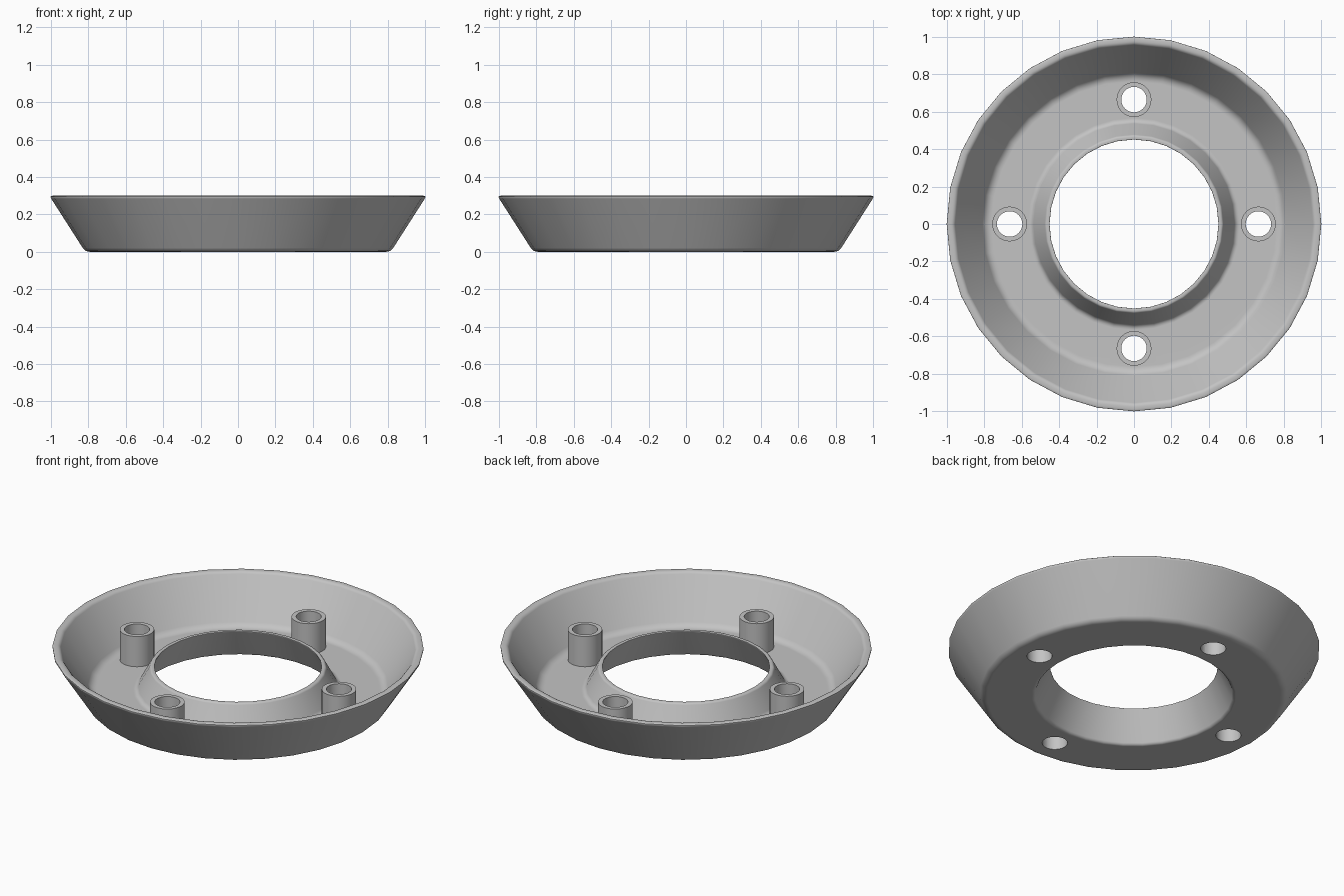
import bpy, bmesh, math
from mathutils import Vector, Matrix

cube = bpy.data.objects.get("Cube")
if cube:
    bpy.data.objects.remove(cube, do_unlink=True)

SEGMENTS = 32
FLOOR_Z = 0.045
BOSS_TOP = 0.225
BOSS_DISTANCE = 0.665
BOSS_RADIUS, HOLE_RADIUS = 0.093, 0.068

grey = bpy.data.materials.new("plain grey")
grey.use_nodes = True
colour = (0.55, 0.55, 0.55, 1)
grey.diffuse_color = colour
grey.node_tree.nodes["Principled BSDF"].inputs["Base Color"].default_value = colour


def rounded(corners, steps=4):
    """Closed profile of (radius, height, rounding) corners with soft corners."""
    points = []
    for i, (r, z, cut) in enumerate(corners):
        here = Vector((r, 0, z))
        before = Vector((corners[i - 1][0], 0, corners[i - 1][1]))
        nxt = corners[(i + 1) % len(corners)]
        after = Vector((nxt[0], 0, nxt[1]))
        a = here + (before - here).normalized() * cut
        b = here + (after - here).normalized() * cut
        for k in range(steps + 1):
            t = k / steps
            points.append(a * (1 - t) ** 2 + here * 2 * t * (1 - t) + b * t ** 2)
    return points


def lathe(name, points, closed):
    """Turn a profile round the z axis."""
    bm = bmesh.new()
    verts = [bm.verts.new(p) for p in points]
    edges = [bm.edges.new(pair) for pair in zip(verts, verts[1:])]
    if closed:
        edges.append(bm.edges.new((verts[-1], verts[0])))
    bmesh.ops.spin(bm, geom=verts + edges, cent=(0, 0, 0), axis=(0, 0, 1),
                   angle=math.tau, steps=SEGMENTS, use_merge=False)
    bmesh.ops.remove_doubles(bm, verts=bm.verts, dist=1e-5)
    bmesh.ops.recalc_face_normals(bm, faces=bm.faces)
    return make_object(name, bm)


def make_object(name, bm):
    mesh = bpy.data.meshes.new(name)
    bm.to_mesh(mesh)
    bm.free()
    mesh.materials.append(grey)
    obj = bpy.data.objects.new(name, mesh)
    bpy.context.collection.objects.link(obj)
    return obj


def activate(obj):
    bpy.ops.object.select_all(action='DESELECT')
    obj.select_set(True)
    bpy.context.view_layer.objects.active = obj


# Dish: flared outer wall, flat floor and raised conical collar
dish = lathe("dish", rounded([
    (0.537, 0, 0.015), (0.817, 0, 0.025),
    (1.009, 0.3, 0.02), (0.965, 0.3, 0.015),
    (0.793, FLOOR_Z, 0.03), (0.547, FLOOR_Z, 0.02),
    (0.473, 0.183, 0.01), (0.449, 0.183, 0.008)]), True)

spots = [Vector((math.cos(i * math.pi / 2), math.sin(i * math.pi / 2), 0)) * BOSS_DISTANCE
         for i in range(4)]

# Screw holes cut through the floor
bm = bmesh.new()
for spot in spots:
    bmesh.ops.create_cone(bm, cap_ends=True, segments=SEGMENTS, radius1=HOLE_RADIUS,
                          radius2=HOLE_RADIUS, depth=0.4, matrix=Matrix.Translation(spot))
cutter = make_object("hole_cutter", bm)
cutter.hide_render = True
cut = dish.modifiers.new("screw holes", 'BOOLEAN')
cut.object = cutter
cut.operation = 'DIFFERENCE'
cut.solver = 'EXACT'
activate(dish)
bpy.ops.object.modifier_apply(modifier=cut.name)
bpy.data.objects.remove(cutter, do_unlink=True)

# Hollow bosses standing on the floor round each hole
parts = [dish]
for label, spot in zip(("left", "back", "right", "front"), spots):
    boss = lathe(label + "_boss", [
        Vector((BOSS_RADIUS, 0, FLOOR_Z)), Vector((BOSS_RADIUS, 0, BOSS_TOP)),
        Vector((HOLE_RADIUS, 0, BOSS_TOP)), Vector((HOLE_RADIUS, 0, FLOOR_Z))], False)
    boss.location = spot
    parts.append(boss)

for part in parts:
    activate(part)
    bpy.ops.object.shade_smooth_by_angle(angle=math.radians(35))
weighted = dish.modifiers.new("even shading", 'WEIGHTED_NORMAL')
weighted.keep_sharp = True
